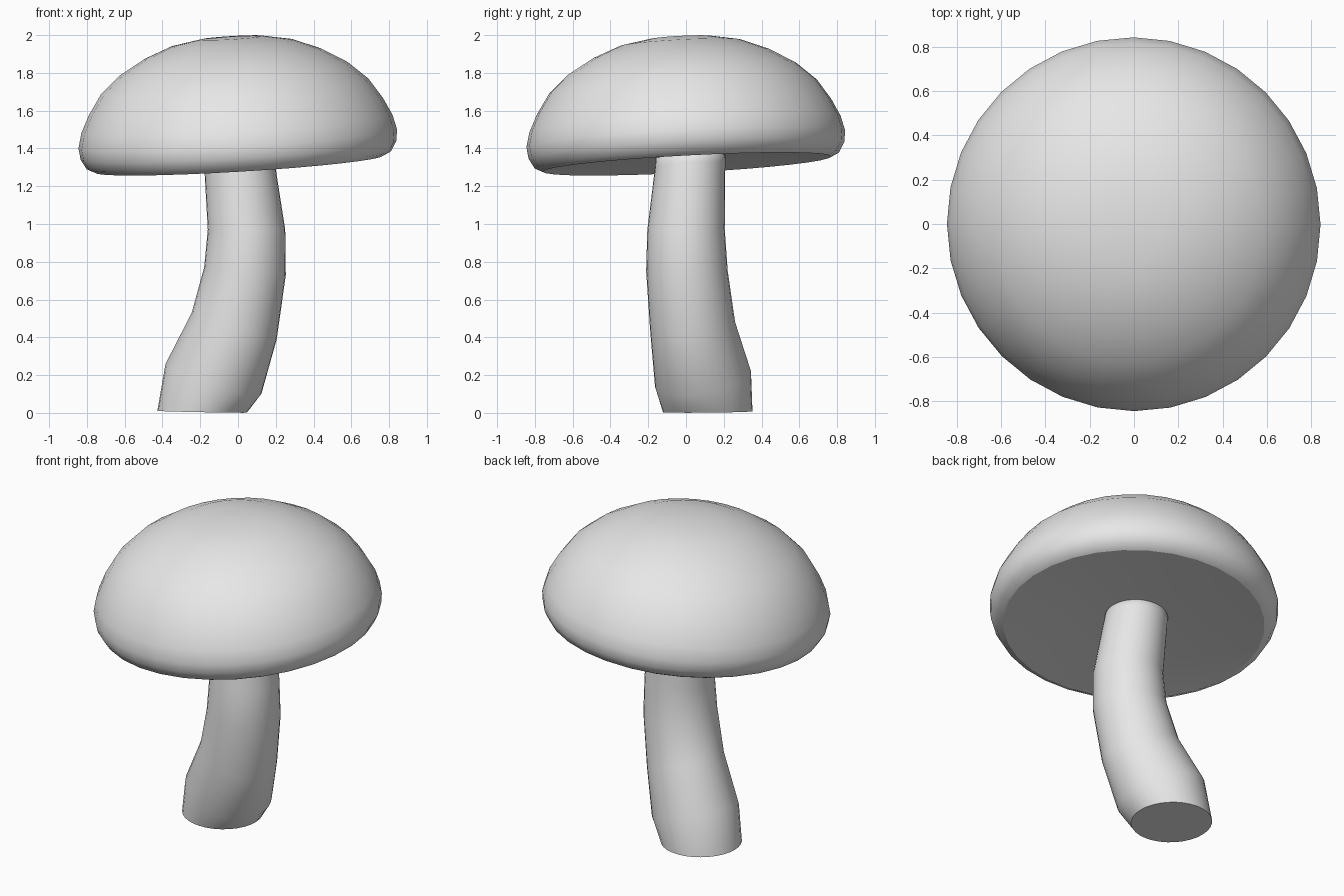
import bpy, bmesh
from math import cos, sin, tau
from mathutils import Matrix, Vector

if "Cube" in bpy.data.objects:
    bpy.data.objects.remove(bpy.data.objects["Cube"])

SEGMENTS = 32

grey = bpy.data.materials.new("plain grey")
grey.use_nodes = True
grey.diffuse_color = (0.8, 0.8, 0.8, 1)
grey.node_tree.nodes["Principled BSDF"].inputs["Base Color"].default_value = (0.8, 0.8, 0.8, 1)


def loft(name, rings, sharp_ring, transform=Matrix()):
    """Skin round rings (centre x, y, z, radius, slope along x, slope along y)."""
    bm = bmesh.new()
    loops = []
    for x, y, z, r, sx, sy in rings:
        loop = []
        for i in range(SEGMENTS):
            dx, dy = r * cos(tau * i / SEGMENTS), r * sin(tau * i / SEGMENTS)
            loop.append(bm.verts.new((x + dx, y + dy, z + sx * dx + sy * dy)))
        loops.append(loop)
    for low, high in zip(loops, loops[1:]):
        for i in range(SEGMENTS):
            j = (i + 1) % SEGMENTS
            bm.faces.new((low[i], low[j], high[j], high[i]))
    bm.faces.new(loops[0][::-1])
    bm.faces.new(loops[-1])
    for face in bm.faces:
        face.smooth = True
    # Keep the crease around the underside crisp
    crease = loops[sharp_ring]
    for i in range(SEGMENTS):
        bm.edges.get((crease[i - 1], crease[i])).smooth = False
    # Close pinched poles to a single point
    bmesh.ops.remove_doubles(bm, verts=bm.verts, dist=0.002)
    bmesh.ops.transform(bm, matrix=transform, verts=bm.verts)
    bmesh.ops.recalc_face_normals(bm, faces=bm.faces)
    mesh = bpy.data.meshes.new(name)
    bm.to_mesh(mesh)
    bm.free()
    mesh.materials.append(grey)
    obj = bpy.data.objects.new(name, mesh)
    bpy.context.collection.objects.link(obj)
    return obj


# Bent stem, flaring towards the foot
loft("stem", [
    (-0.19, 0.115, 0.006, 0.237, -0.02, 0.01),
    (-0.13, 0.09, 0.18, 0.254, -0.31, 0.16),
    (-0.02, 0.035, 0.46, 0.225, -0.31, 0.09),
    (0.037, 0.005, 0.75, 0.216, -0.1, 0.0),
    (0.045, 0.0, 0.97, 0.205, 0.0, 0.02),
    (0.008, 0.022, 1.31, 0.186, 0.1, 0.05),
    (0.0, 0.026, 1.385, 0.184, 0.06, 0.05),
], 0)

# Domed cap: shallow hollow underneath, rolled rim, rounded top
profile = [
    (0.0, 1.36), (0.4, 1.35), (0.765, 1.317), (0.808, 1.338), (0.837, 1.39),
    (0.845, 1.45), (0.825, 1.53), (0.78, 1.622), (0.71, 1.728), (0.605, 1.823),
    (0.475, 1.899), (0.325, 1.959), (0.165, 1.988), (0.0, 1.995),
]
pivot = Matrix.Translation((0, 0, 1.43))
up = Vector((0, 0, 1))
tilt = up.rotation_difference(Vector((-0.06, -0.053, 1))).to_matrix().to_4x4()
loft("cap", [(0, 0, z, r, 0, 0) for r, z in profile], 2,
     pivot @ tilt @ pivot.inverted())
